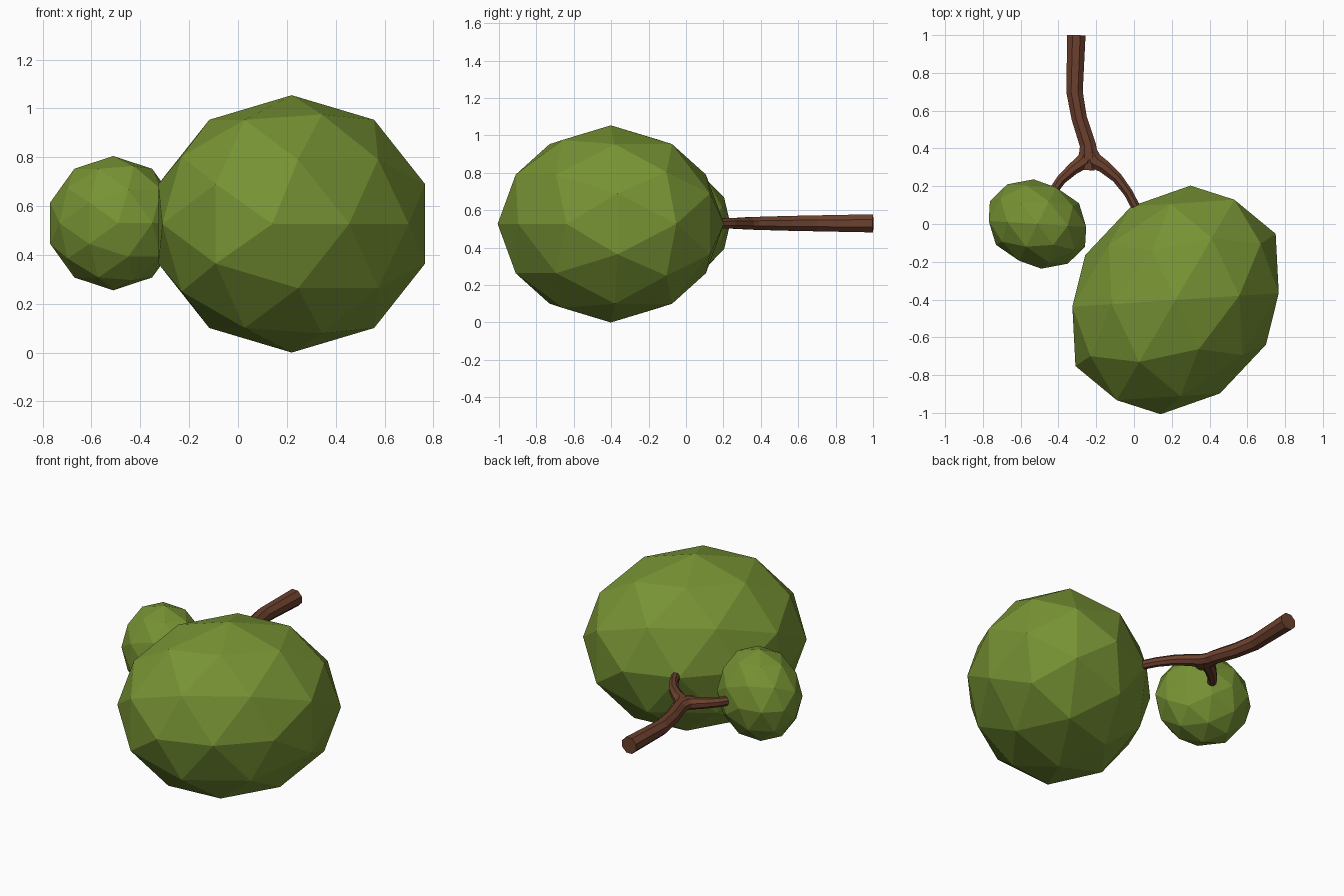
import bpy, bmesh, math
from itertools import product
from mathutils import Vector, Matrix

if "Cube" in bpy.data.objects:
    bpy.data.objects.remove(bpy.data.objects["Cube"])


def material(name, rgb):
    m = bpy.data.materials.new(name)
    m.diffuse_color = (*rgb, 1)
    m.use_nodes = True
    m.node_tree.nodes["Principled BSDF"].inputs["Base Color"].default_value = m.diffuse_color
    return m


leaf_green = material("olive green", (0.185, 0.292, 0.034))
bark = material("bark brown", (0.150, 0.052, 0.027))


def make_object(name, bm, mat):
    bmesh.ops.recalc_face_normals(bm, faces=bm.faces)
    me = bpy.data.meshes.new(name)
    bm.to_mesh(me)
    bm.free()
    me.materials.append(mat)
    ob = bpy.data.objects.new(name, me)
    bpy.context.collection.objects.link(ob)
    return ob


def clump(name, centre, ax, ay, rz):
    """Faceted 80-sided ball, stretched along two horizontal axes."""
    base = [(0.5257, 0.8507, 0), (1, 0, 0), (0.809, 0.5, 0.309)]
    pts = set()
    for b in base:
        for k in range(3):
            p = b[-k:] + b[:-k]
            for s in product((1, -1), repeat=3):
                pts.add(tuple(c * t + 0.0 for c, t in zip(p, s)))
    bm = bmesh.new()
    for p in pts:
        bm.verts.new(Vector(p).normalized())
    bmesh.ops.convex_hull(bm, input=list(bm.verts))
    for v in bm.verts:
        x, y, z = v.co
        v.co = Vector(centre) + Vector((ax[0] * x + ay[0] * y,
                                        ax[1] * x + ay[1] * y, rz * z))
    return make_object(name, bm, leaf_green)


def tube(name, path, z=0.53, sides=8):
    """Tapered level tube through (x, y, half width, half height)."""
    bm = bmesh.new()
    rings = []
    for i, (x, y, w, h) in enumerate(path):
        a, b = path[max(i - 1, 0)], path[min(i + 1, len(path) - 1)]
        d = Vector((b[0] - a[0], b[1] - a[1], 0)).normalized()
        side = Vector((-d.y, d.x, 0))
        ring = []
        for k in range(sides):
            t = 2 * math.pi * (k + 0.5) / sides
            ring.append(bm.verts.new(Vector((x, y, z)) + side * w * 1.05 * math.cos(t)
                                     + Vector((0, 0, h * 1.05 * math.sin(t)))))
        rings.append(ring)
    for r, s in zip(rings, rings[1:]):
        for k in range(sides):
            n = (k + 1) % sides
            bm.faces.new((r[k], r[n], s[n], s[k]))
    bm.faces.new(rings[0])
    bm.faces.new(rings[-1])
    return make_object(name, bm, bark)


# Foliage balls
clump("large_foliage", (0.22, -0.402, 0.527), (0.53, 0.35), (-0.235, 0.495), 0.527)
clump("small_foliage", (-0.511, 0, 0.53), (0.22, 0.11), (-0.16, 0.21), 0.275)

# Branch stem and its two forks
tube("stem", [(-0.305, 1.0, 0.05, 0.05), (-0.315, 0.7, 0.045, 0.044),
              (-0.29, 0.56, 0.042, 0.041), (-0.245, 0.42, 0.044, 0.037),
              (-0.24, 0.35, 0.055, 0.035), (-0.245, 0.285, 0.035, 0.025)])
tube("left_fork", [(-0.235, 0.40, 0.04, 0.034), (-0.262, 0.335, 0.044, 0.034),
                   (-0.325, 0.29, 0.033, 0.031), (-0.385, 0.235, 0.027, 0.028),
                   (-0.42, 0.185, 0.025, 0.027), (-0.44, 0.13, 0.022, 0.022)])
tube("right_fork", [(-0.245, 0.40, 0.04, 0.034), (-0.212, 0.335, 0.046, 0.034),
                    (-0.16, 0.305, 0.036, 0.032), (-0.09, 0.245, 0.029, 0.029),
                    (-0.03, 0.165, 0.025, 0.027), (0.03, 0.05, 0.024, 0.026)])
